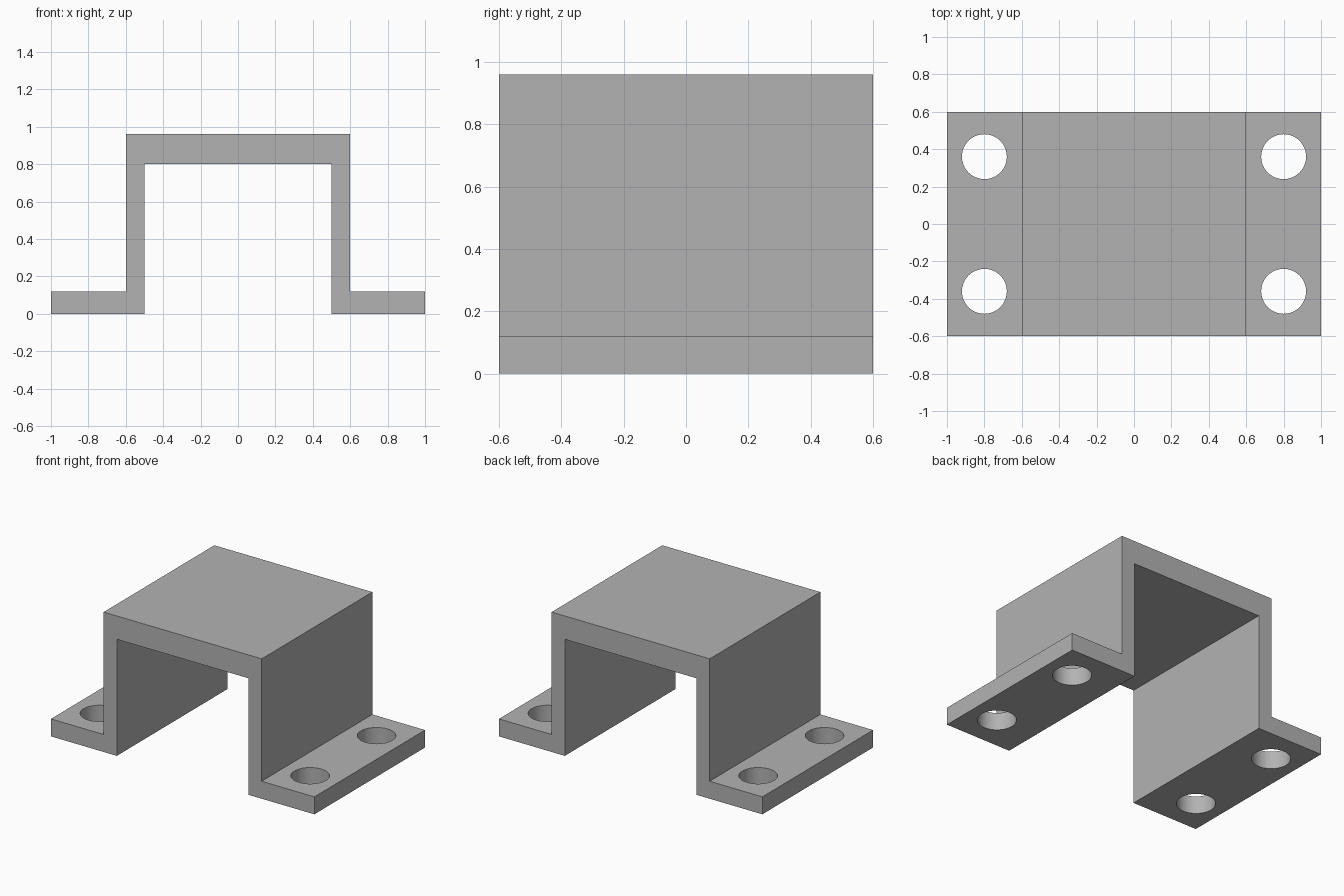
import bpy, bmesh
from math import radians

cube = bpy.data.objects.get("Cube")
if cube:
    bpy.data.objects.remove(cube, do_unlink=True)

HALF_DEPTH = 0.6
GREY = (0.45, 0.45, 0.45, 1)

grey = bpy.data.materials.new("plain_grey")
grey.use_nodes = True
grey.diffuse_color = GREY
grey.node_tree.nodes["Principled BSDF"].inputs["Base Color"].default_value = GREY

# Right half of the bracket outline, mirrored into a closed hat profile
outer = [(0.6, 0.96), (0.6, 0.12), (1, 0.12), (1, 0)]
inner = [(0.5, 0), (0.5, 0.8)]
half = outer + inner
profile = half + [(-x, z) for x, z in reversed(half)]

# Bracket body: profile extruded from front to back
bm = bmesh.new()
face = bm.faces.new([bm.verts.new((x, -HALF_DEPTH, z)) for x, z in profile])
extruded = bmesh.ops.extrude_face_region(bm, geom=[face])["geom"]
bmesh.ops.translate(bm, vec=(0, 2 * HALF_DEPTH, 0),
                    verts=[v for v in extruded if isinstance(v, bmesh.types.BMVert)])
bmesh.ops.recalc_face_normals(bm, faces=bm.faces)
mesh = bpy.data.meshes.new("bracket")
bm.to_mesh(mesh)
bm.free()
bracket = bpy.data.objects.new("bracket", mesh)
bpy.context.collection.objects.link(bracket)
mesh.materials.append(grey)

# Bolt holes through the flanges
for x in (-0.8, 0.8):
    for y in (-0.36, 0.36):
        bpy.ops.mesh.primitive_cylinder_add(vertices=64, radius=0.12, depth=0.4,
                                            location=(x, y, 0.06))
        cutter = bpy.context.object
        cutter.name = "bolt_hole_cutter"
        cutter.data.materials.append(grey)
        cut = bracket.modifiers.new("bolt_hole", "BOOLEAN")
        cut.operation = "DIFFERENCE"
        cut.solver = "EXACT"
        cut.object = cutter
        bpy.ops.object.select_all(action="DESELECT")
        bracket.select_set(True)
        bpy.context.view_layer.objects.active = bracket
        bpy.ops.object.modifier_apply(modifier=cut.name)
        bpy.data.objects.remove(cutter, do_unlink=True)

# Smooth hole walls, crisp edges elsewhere
bpy.ops.object.shade_smooth_by_angle(angle=radians(30))
